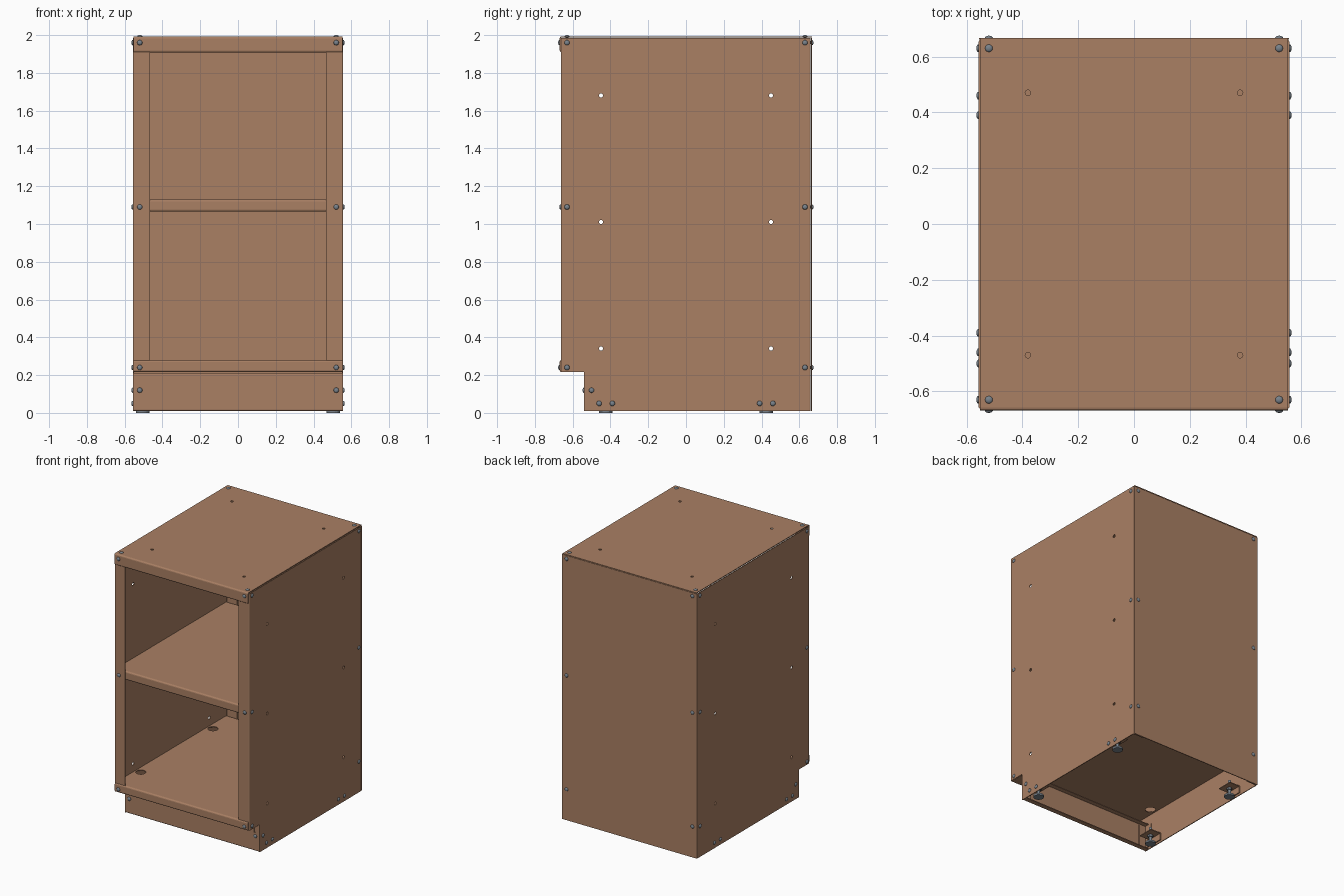
import bpy, bmesh, math
from mathutils import Vector, Matrix

cube = bpy.data.objects.get("Cube")
if cube:
    bpy.data.objects.remove(cube, do_unlink=True)


def material(name, rgb):
    m = bpy.data.materials.new(name)
    m.use_nodes = True
    m.diffuse_color = (*rgb, 1)
    m.node_tree.nodes["Principled BSDF"].inputs["Base Color"].default_value = (*rgb, 1)
    return m


BROWN = material("brown painted steel", (0.40, 0.215, 0.127))
GREY = material("grey zinc", (0.19, 0.225, 0.26))
THICK = 0.006


def add(name, bm, mat):
    bmesh.ops.recalc_face_normals(bm, faces=bm.faces)
    mesh = bpy.data.meshes.new(name)
    bm.to_mesh(mesh)
    bm.free()
    mesh.materials.append(mat)
    ob = bpy.data.objects.new(name, mesh)
    bpy.context.collection.objects.link(ob)
    return ob


def apply(ob):
    bpy.context.view_layer.objects.active = ob
    for mod in list(ob.modifiers):
        bpy.ops.object.modifier_apply(modifier=mod.name)


def sheet(name, path, axis, lo, hi, bend=0.008):
    """Folded sheet: a path swept along x or z, bends rounded, then thickened."""
    bm = bmesh.new()
    rows = []
    for a, b in path:
        if axis == "x":
            rows.append([bm.verts.new((t, a, b)) for t in (lo, hi)])
        else:
            rows.append([bm.verts.new((a, b, t)) for t in (lo, hi)])
    for p, q in zip(rows, rows[1:]):
        bm.faces.new((p[0], p[1], q[1], q[0]))
    bends = [e for e in bm.edges if len(e.link_faces) == 2]
    if bends:
        bmesh.ops.bevel(bm, geom=bends, offset=bend, segments=3, profile=0.5, affect="EDGES")
    ob = add(name, bm, BROWN)
    mod = ob.modifiers.new("thickness", "SOLIDIFY")
    mod.thickness, mod.offset = THICK, 0
    apply(ob)
    return ob


def box(bm, lo, hi):
    lo, hi = Vector(lo), Vector(hi)
    m = Matrix.Translation((lo + hi) / 2) @ Matrix.Diagonal((*(hi - lo), 1))
    bmesh.ops.create_cube(bm, size=1, matrix=m)


def rod(bm, centre, radius, length, axis="z", sides=16, top=None):
    turn = Matrix.Rotation(math.pi / 2, 4, "Y") if axis == "x" else Matrix()
    bmesh.ops.create_cone(bm, cap_ends=True, segments=sides, radius1=radius,
                          radius2=radius if top is None else top, depth=length,
                          matrix=Matrix.Translation(centre) @ turn)


def cut(ob, bm):
    cutter = add("cutter", bm, BROWN)
    cutter.hide_render = True
    mod = ob.modifiers.new("cut", "BOOLEAN")
    mod.operation, mod.solver, mod.object = "DIFFERENCE", "EXACT", cutter
    apply(ob)
    bpy.data.objects.remove(cutter, do_unlink=True)


SIDES = ((1, "left"), (-1, "right"))
FOOT_X, FOOT_Y = 0.505, 0.425

# Side walls with front and back flanges, toe notch and peg holes
for s, label in SIDES:
    wall = sheet(label + "_side_wall", [(s * 0.467, -0.66), (s * 0.554, -0.66),
                 (s * 0.554, 0.657), (s * 0.467, 0.657)], "z", 0.01, 1.984, 0.005)
    bm = bmesh.new()
    box(bm, (-1, -1, -0.1), (1, -0.54, 0.216))
    for y in (-0.45, 0.45):
        for z in (0.34, 1.01, 1.68):
            rod(bm, (s * 0.554, y, z), 0.011, 0.05, "x")
    cut(wall, bm)

# Top panel with folded front lip and four holes
top = sheet("top_panel", [(-0.63, 1.912), (-0.666, 1.912), (-0.666, 1.99), (0.667, 1.99)],
            "x", -0.552, 0.552)
bm = bmesh.new()
for x in (-0.38, 0.38):
    for y in (-0.47, 0.47):
        rod(bm, (x, y, 1.99), 0.01, 0.05)
cut(top, bm)

# Back panel, shelf and floor
sheet("back_panel", [(0.664, 0.01), (0.664, 1.985)], "x", -0.556, 0.556)
sheet("middle_shelf", [(-0.625, 1.068), (-0.652, 1.068), (-0.652, 1.127),
      (0.65, 1.127), (0.65, 1.068)], "x", -0.549, 0.549)
floor = sheet("floor_panel", [(-0.52, 0.219), (-0.666, 0.219), (-0.666, 0.277),
              (0.65, 0.277), (0.65, 0.219)], "x", -0.55, 0.55)
bm = bmesh.new()
for x in (-FOOT_X, FOOT_X):
    for y in (-FOOT_Y, FOOT_Y):
        rod(bm, (x, y, 0.277), 0.035, 0.03, sides=24)
cut(floor, bm)

# Toe kick with slots, and the tabs it fixes to
kick = sheet("toe_kick", [(-0.5, 0.014), (-0.537, 0.014), (-0.537, 0.208), (-0.5, 0.208)],
             "x", -0.55, 0.55, 0.004)
bm = bmesh.new()
for x in (-0.52, 0.52):
    box(bm, (x - 0.008, -0.56, 0.147), (x + 0.008, -0.52, 0.183))
cut(kick, bm)
for s, label in SIDES:
    sheet(label + "_kick_tab", [(s * 0.49, -0.53), (s * 0.549, -0.53), (s * 0.549, -0.47)],
          "z", 0.03, 0.2, 0.004)

# Levelling feet on brackets
for s, label in SIDES:
    for y, end in ((-FOOT_Y, "front"), (FOOT_Y, "back")):
        name = end + "_" + label
        bm = bmesh.new()
        x = s * FOOT_X
        rod(bm, (x, y, 0.007), 0.036, 0.014, sides=24)
        rod(bm, (x, y, 0.02), 0.034, 0.012, sides=24, top=0.014)
        rod(bm, (x, y, 0.075), 0.011, 0.11)
        rod(bm, (x, y, 0.062), 0.02, 0.014, sides=6)
        add(name + "_levelling_foot", bm, GREY)
        bm = bmesh.new()
        xs = sorted((s * 0.543, s * 0.551))
        box(bm, (xs[0], y - 0.06, 0.025), (xs[1], y + 0.06, 0.08))
        xs = sorted((s * 0.46, s * 0.551))
        box(bm, (xs[0], y - 0.06, 0.074), (xs[1], y + 0.06, 0.08))
        add(name + "_foot_bracket", bm, BROWN)

# Domed rivets, gathered into one object per face direction
def rivets(name, spots, direction):
    bm = bmesh.new()
    turn = Vector(direction).to_track_quat("Z", "Y").to_matrix().to_4x4()
    for spot in spots:
        m = Matrix.Translation(spot) @ turn @ Matrix.Diagonal((0.014, 0.014, 0.008, 1))
        bmesh.ops.create_uvsphere(bm, u_segments=12, v_segments=8, radius=1, matrix=m)
    ob = add(name, bm, GREY)
    for p in ob.data.polygons:
        p.use_smooth = True


HEIGHTS = (0.24, 1.09, 1.96)
for s, label in SIDES:
    spots = [(s * 0.557, y, z) for y in (-0.63, 0.63) for z in HEIGHTS]
    spots += [(s * 0.557, y, 0.05) for y in (-0.46, -0.39, 0.39, 0.46)]
    spots.append((s * 0.557, -0.5, 0.12))
    rivets(label + "_side_rivets", spots, (s, 0, 0))
front = [(x, -0.663 if z == 1.09 else -0.669, z) for x in (-0.52, 0.52) for z in HEIGHTS]
rivets("front_rivets", front, (0, -1, 0))
rivets("kick_rivets", [(x, -0.54, 0.12) for x in (-0.52, 0.52)], (0, -1, 0))
rivets("back_rivets", [(x, 0.667, z) for x in (-0.52, 0.52) for z in HEIGHTS], (0, 1, 0))
rivets("top_rivets", [(x, y, 1.992) for x in (-0.52, 0.52) for y in (-0.63, 0.63)], (0, 0, 1))
